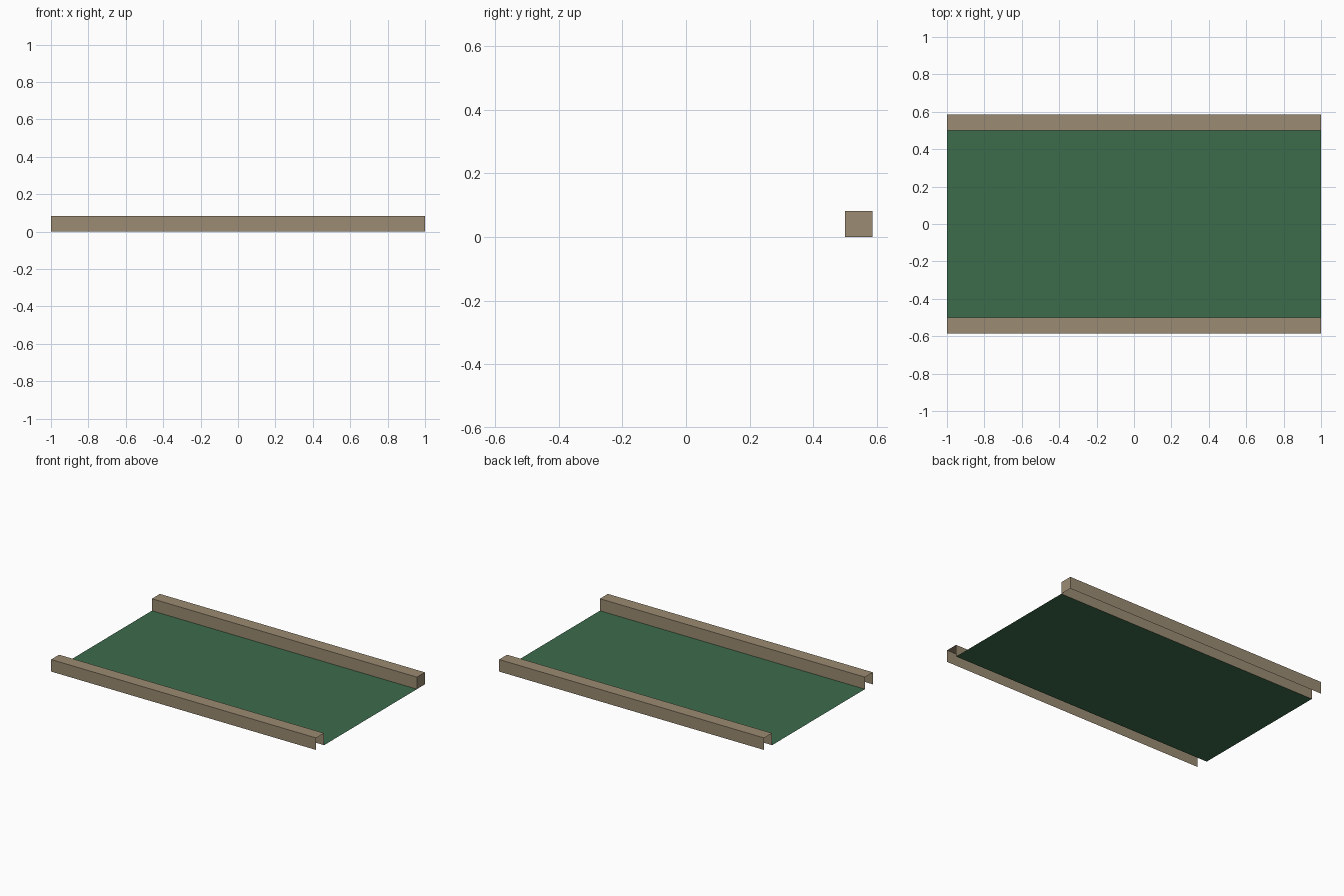
import bpy, bmesh

if "Cube" in bpy.data.objects:
    bpy.data.objects.remove(bpy.data.objects["Cube"])

HALF_LEN, HALF_ROAD, OUTER, HEIGHT = 1.0, 0.5, 0.586, 0.082


def material(name, rgb):
    # sRGB 0-255 to linear
    lin = [(c / 255 / 12.92) if c < 11 else ((c / 255 + 0.055) / 1.055) ** 2.4 for c in rgb]
    m = bpy.data.materials.new(name)
    m.diffuse_color = (*lin, 1)
    m.use_nodes = True
    m.node_tree.nodes["Principled BSDF"].inputs["Base Color"].default_value = m.diffuse_color
    return m


def strip(name, profile, mat, cap_end=False):
    """Sweep an open (y, z) profile along x; optionally close the +x end."""
    bm = bmesh.new()
    ends = [[bm.verts.new((x, y, z)) for y, z in profile] for x in (-HALF_LEN, HALF_LEN)]
    for i in range(len(profile) - 1):
        bm.faces.new((ends[0][i], ends[1][i], ends[1][i + 1], ends[0][i + 1]))
    if cap_end:
        bm.faces.new(ends[1][::-1])
    me = bpy.data.meshes.new(name)
    bm.to_mesh(me)
    bm.free()
    me.materials.append(mat)
    ob = bpy.data.objects.new(name, me)
    bpy.context.collection.objects.link(ob)
    return ob


green = material("green_surface", (60, 107, 75))
stone = material("tan_kerb", (155, 139, 114))

# Flat deck
strip("deck", [(-HALF_ROAD, 0), (HALF_ROAD, 0)], green)

# Hollow kerbs: two walls and a top, open underneath
strip("front_kerb", [(-OUTER, 0), (-OUTER, HEIGHT), (-HALF_ROAD, HEIGHT), (-HALF_ROAD, 0)][::-1][::-1], stone)
# The back kerb is closed at its right end only
strip("back_kerb", [(HALF_ROAD, 0), (HALF_ROAD, HEIGHT), (OUTER, HEIGHT), (OUTER, 0)], stone, cap_end=True)
